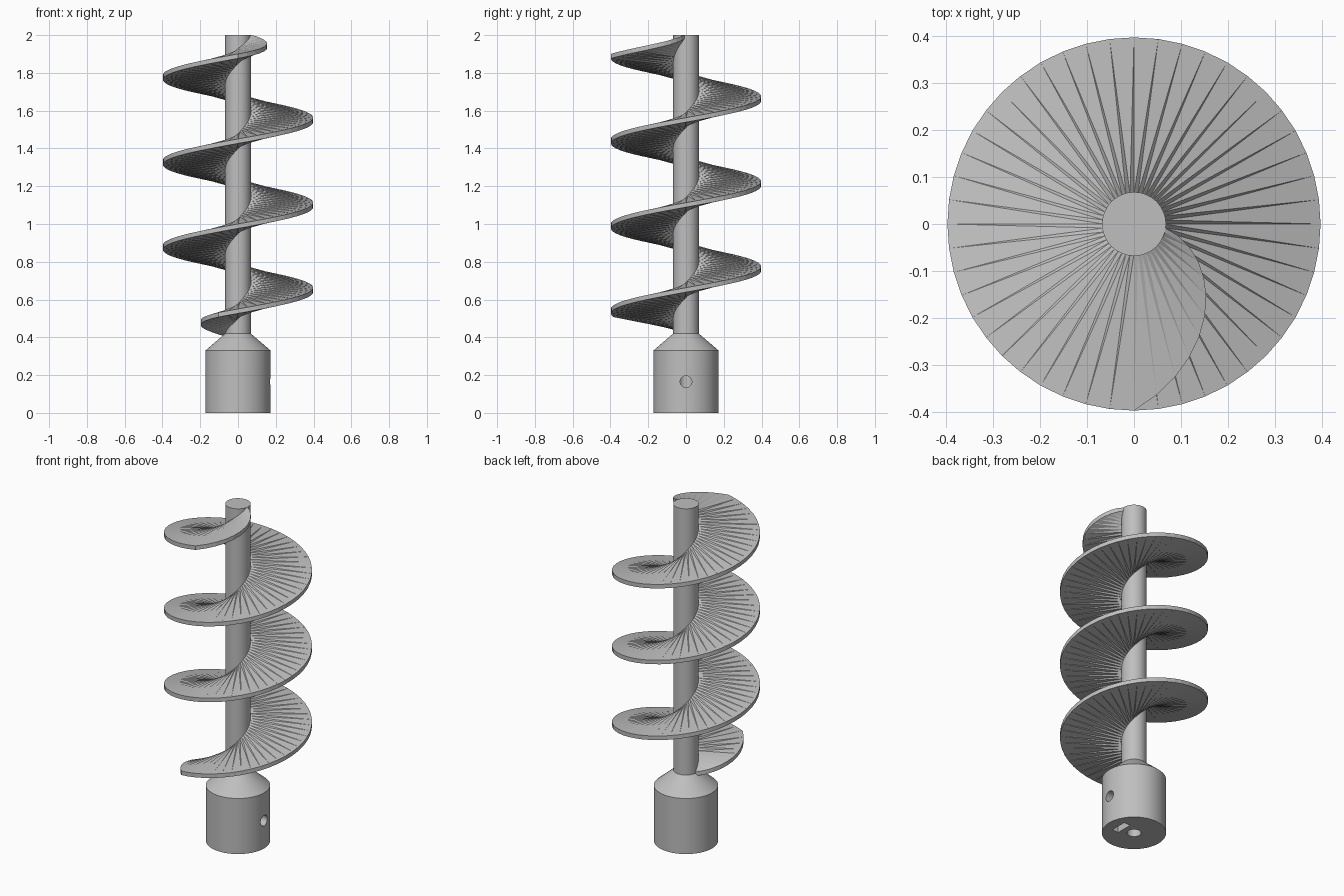
import bpy, bmesh, math
from mathutils import Matrix

cube = bpy.data.objects.get("Cube")
if cube:
    bpy.data.objects.remove(cube, do_unlink=True)

steel = bpy.data.materials.new("light grey")
steel.use_nodes = True
GREY = (0.52, 0.52, 0.52, 1)
steel.diffuse_color = GREY
steel.node_tree.nodes["Principled BSDF"].inputs["Base Color"].default_value = GREY

SHAFT_R, BLADE_R, TOP = 0.068, 0.398, 2.0
PITCH, HALF_RIM, HALF_ROOT = 0.45, 0.012, 0.04


def finish(bm, name):
    """Turn a bmesh into a named object."""
    bmesh.ops.recalc_face_normals(bm, faces=bm.faces)
    mesh = bpy.data.meshes.new(name)
    bm.to_mesh(mesh)
    bm.free()
    mesh.materials.append(steel)
    obj = bpy.data.objects.new(name, mesh)
    bpy.context.collection.objects.link(obj)
    return obj


def shade(obj):
    bpy.ops.object.select_all(action="DESELECT")
    obj.select_set(True)
    bpy.context.view_layer.objects.active = obj
    bpy.ops.object.shade_smooth_by_angle(angle=math.radians(30))


def lathe(name, profile, sides=64):
    """Closed solid of revolution from (radius, height) pairs."""
    bm = bmesh.new()
    rings = [[bm.verts.new((r * math.cos(math.tau * i / sides),
                            r * math.sin(math.tau * i / sides), z))
              for i in range(sides)] for r, z in profile]
    for low, high in zip(rings, rings[1:]):
        for i in range(sides):
            j = (i + 1) % sides
            bm.faces.new((low[i], low[j], high[j], high[i]))
    bm.faces.new(rings[0])
    bm.faces.new(rings[-1])
    return finish(bm, name)


def cut(target, cutter):
    """Subtract a cutter and discard it."""
    bpy.context.view_layer.objects.active = target
    mod = target.modifiers.new("cut", "BOOLEAN")
    mod.operation = "DIFFERENCE"
    mod.solver = "EXACT"
    mod.object = cutter
    cutter.hide_render = True
    bpy.ops.object.modifier_apply(modifier=mod.name)
    bpy.data.objects.remove(cutter, do_unlink=True)


# Coupler: cylinder with a conical shoulder
coupler = lathe("coupler", [(0.173, 0), (0.173, 0.33), (SHAFT_R, 0.42)])

# Motor bore, nut slot and set screw hole
cut(coupler, lathe("bore_cutter", [(0.038, -0.05), (0.038, 0.3)], 32))
bm = bmesh.new()
bmesh.ops.create_cube(bm, size=1, matrix=Matrix.Translation((0.09, 0, 0.09))
                      @ Matrix.Diagonal((0.042, 0.1, 0.28, 1)))
cut(coupler, finish(bm, "nut_slot_cutter"))
screw = lathe("screw_cutter", [(0.031, 0), (0.031, 0.25)], 32)
screw.matrix_world = Matrix.Translation((0, 0, 0.165)) @ Matrix.Rotation(math.pi / 2, 4, "Y")
bpy.context.view_layer.update()
cut(coupler, screw)
shade(coupler)

# Central shaft
shade(lathe("shaft", [(SHAFT_R, 0.415), (SHAFT_R, TOP)]))

# Helical blade: faceted wedges, thick at the root, tapering into the shaft at both ends
START, END, STEP, TAPER = -187.5, 1072.5, 7.5, 82.5

bm = bmesh.new()
sections = []
for i in range(round((END - START) / STEP) + 1):
    a = START + STEP * i
    z = 0.651 + PITCH * a / 360
    c, s = math.cos(math.radians(a)), math.sin(math.radians(a))
    t = min((a - START) / TAPER, (END - a) / TAPER, 1)
    inner, outer = SHAFT_R - 0.003, SHAFT_R + (BLADE_R - SHAFT_R) * t
    root = HALF_RIM + (HALF_ROOT - HALF_RIM) * t
    corners = ((inner, -root), (outer, -HALF_RIM), (outer, HALF_RIM), (inner, root))
    sections.append([bm.verts.new((r * c, r * s, min(z + h, TOP))) for r, h in corners])
for (a0, a1, a2, a3), (b0, b1, b2, b3) in zip(sections, sections[1:]):
    # each wedge bulges outward: opposite diagonals above and below
    for face in ((a0, a1, b1), (a0, b1, b0), (a3, a2, b3), (a2, b2, b3),
                 (a1, a2, b2, b1), (a3, a0, b0, b3)):
        bm.faces.new(face)
bm.faces.new(sections[0])
bm.faces.new(sections[-1])
finish(bm, "helical_blade")
